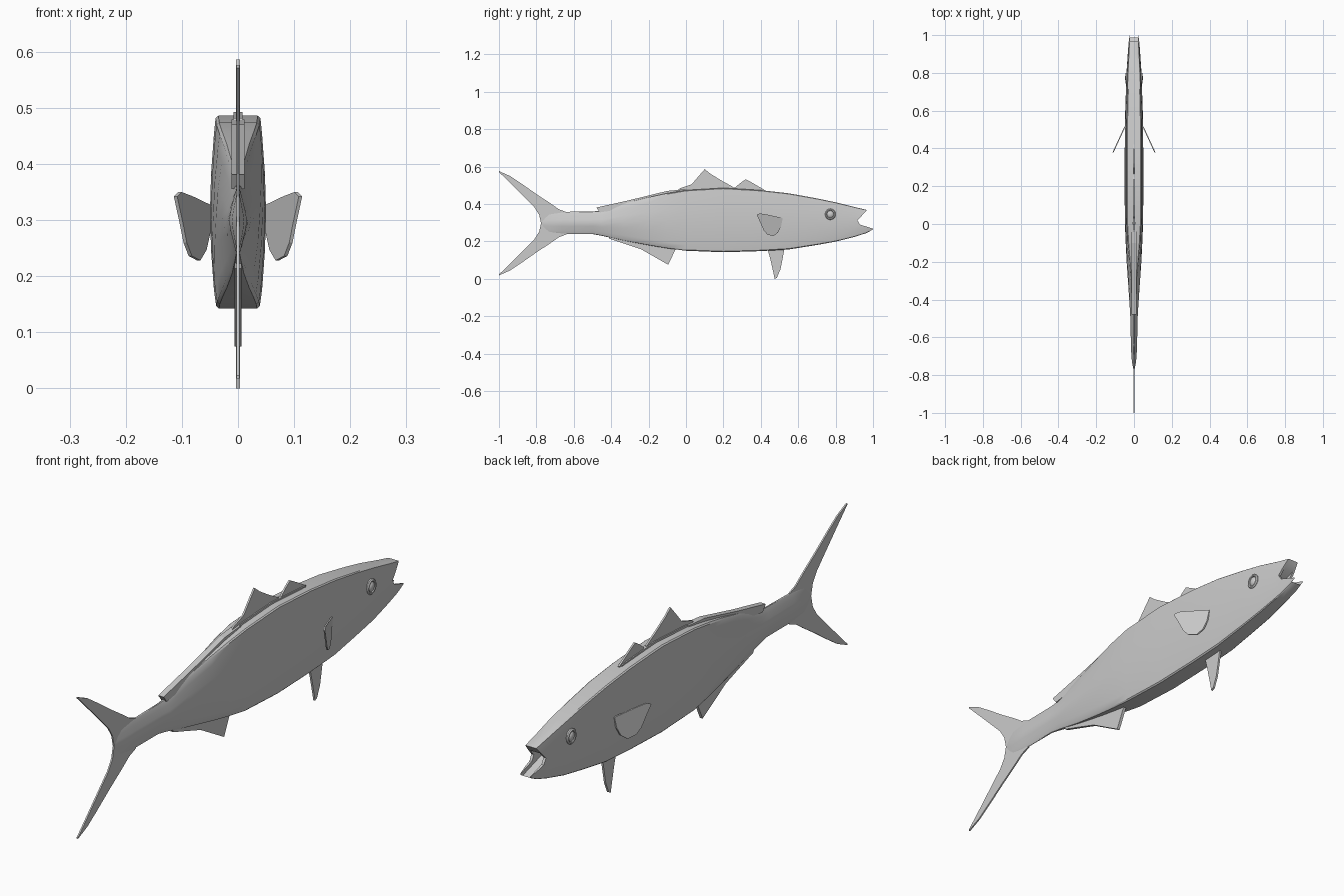
import bpy, bmesh, math

if "Cube" in bpy.data.objects:
    bpy.data.objects.remove(bpy.data.objects["Cube"])

grey = bpy.data.materials.new("fish grey")
grey.diffuse_color = (0.6, 0.6, 0.6, 1)
grey.use_nodes = True
grey.node_tree.nodes["Principled BSDF"].inputs["Base Color"].default_value = grey.diffuse_color


def finish(name, bm, smooth=True):
    bmesh.ops.recalc_face_normals(bm, faces=bm.faces)
    me = bpy.data.meshes.new(name)
    bm.to_mesh(me)
    bm.free()
    me.materials.append(grey)
    ob = bpy.data.objects.new(name, me)
    bpy.context.collection.objects.link(ob)
    bpy.ops.object.select_all(action='DESELECT')
    ob.select_set(True)
    bpy.context.view_layer.objects.active = ob
    if smooth:
        bpy.ops.object.shade_smooth_by_angle(angle=math.radians(35))
    return ob


def plate(name, pts, half, x_at=lambda y, z: 0.0):
    """Thin fin from a (y, z) outline, its middle surface placed at x_at(y, z)."""
    bm = bmesh.new()
    a = [bm.verts.new((x_at(y, z) + half, y, z)) for y, z in pts]
    b = [bm.verts.new((x_at(y, z) - half, y, z)) for y, z in pts]
    bm.faces.new(a)
    bm.faces.new(b[::-1])
    for i in range(len(pts)):
        j = (i + 1) % len(pts)
        bm.faces.new((a[j], a[i], b[i], b[j]))
    return finish(name, bm, False)


# Body: sections (y, top z, bottom z, half width)
sections = [(1.0, .358, .262, .027), (.96, .370, .243, .030), (.9, .384, .224, .033),
            (.8, .409, .199, .040), (.7, .430, .181, .043), (.55, .457, .157, .048),
            (.4, .474, .148, .049), (.2, .486, .142, .050), (0, .474, .150, .048),
            (-.1, .458, .163, .044), (-.2, .437, .179, .039), (-.33, .405, .203, .030),
            (-.45, .364, .230, .022), (-.5, .360, .239, .019), (-.66, .358, .239, .016),
            (-.73, .350, .245, .011), (-.775, .325, .270, .002)]
slab = [(0, 1), (.70, 1), (.80, .975), (.86, .8), (.96, .4), (1, 0),
        (.96, -.4), (.86, -.8), (.78, -.97), (.68, -1), (0, -1)]
lens = [(0, 1), (.15, .97), (.28, .88), (.5, .65), (.82, .3), (1, 0),
        (.82, -.3), (.5, -.65), (.28, -.88), (.15, -.97), (0, -1)]
bm = bmesh.new()
rings = []
for y, top, bot, w in sections:
    t = min(1, max(0, (-.05 - y) / .45))
    half = [(a[0] + (b[0] - a[0]) * t, a[1] + (b[1] - a[1]) * t) for a, b in zip(slab, lens)]
    loop = half + [(-x, z) for x, z in half[-2:0:-1]]
    rings.append([bm.verts.new((x * w, y, (top + bot) / 2 + z * (top - bot) / 2)) for x, z in loop])
n = len(rings[0])
for r, s in zip(rings, rings[1:]):
    for i in range(n):
        j = (i + 1) % n
        bm.faces.new((r[i], r[j], s[j], s[i]))
bm.faces.new(rings[0])
bm.faces.new(rings[-1][::-1])
body = finish("body", bm, False)

# Open mouth: a through notch and a narrower throat
notch = plate("mouth_cutter", [(.974, .375), (.917, .312), (.93, .290), (1.0, .268),
                               (1.1, .262), (1.1, .5), (.974, .5)], .2)
throat = plate("throat_cutter", [(.975, .350), (.86, .310), (.86, .295), (.99, .255), (1.1, .27),
                                 (1.1, .35)], .021)
for cutter in (notch, throat):
    mod = body.modifiers.new("cut", 'BOOLEAN')
    mod.operation = 'DIFFERENCE'
    mod.solver = 'EXACT'
    mod.object = cutter
    bpy.context.view_layer.objects.active = body
    bpy.ops.object.modifier_apply(modifier=mod.name)
    bpy.data.objects.remove(cutter)
bpy.ops.object.select_all(action='DESELECT')
body.select_set(True)
bpy.ops.object.shade_smooth_by_angle(angle=math.radians(30))

# Fins along the middle
plate("main_dorsal_fin", [(-.09, .44), (-.03, .485), (.03, .505), (.06, .54), (.10, .586),
                          (.13, .562), (.19, .525), (.25, .492), (.25, .46)], .0035)
plate("front_dorsal_fin", [(.25, .47), (.27, .495), (.295, .515), (.32, .532), (.35, .516),
                           (.42, .475), (.40, .45)], .0035)
plate("dorsal_fin_base", [(-.03, .46), (.0, .482), (.2, .493), (.41, .478), (.41, .46)], .008)
plate("back_ridge", [(-.48, .381), (-.3, .421), (-.1, .47), (.0, .479), (0, .44), (-.3, .38),
                     (-.46, .355)], .012)
plate("anal_fin", [(-.05, .17), (-.095, .075), (-.16, .112), (-.24, .158), (-.33, .188),
                   (-.41, .214), (-.42, .24), (-.2, .2)], .006)
plate("belly_fin", [(.435, .165), (.452, .10), (.468, .03), (.474, .0), (.486, .006),
                    (.505, .05), (.517, .11), (.528, .17)], .004)

# Forked tail, symmetric about z = 0.297
outer = [(-.64, .06), (-.68, .075), (-.73, .11), (-.80, .156), (-.88, .212), (-.94, .252), (-1, .279)]
inner = [(-1, .274), (-.93, .205), (-.87, .145), (-.81, .085), (-.785, .045), (-.775, 0)]
upper = outer + inner
outline = upper + [(y, -z) for y, z in upper[-2::-1]]
plate("tail_fin", [(y, .297 + z) for y, z in outline], .003)

# Side fins and eyes
for side, word in ((1, "right"), (-1, "left")):
    plate(word + "_side_fin", [(.378, .342), (.395, .350), (.44, .342), (.517, .325), (.508, .28),
                               (.492, .247), (.468, .228), (.435, .236), (.415, .26), (.40, .295)],
          .003, lambda y, z: side * (.046 + (.52 - y) * .46))
    bm = bmesh.new()
    prof = [(.030, .034), (.030, .042), (.026, .046), (.021, .045), (.019, .041),
            (.016, .044), (.010, .047), (.004, .048)]
    eye_rings = [[bm.verts.new((side * x, .772 + r * .95 * math.cos(k * math.tau / 20),
                                .345 + r * math.sin(k * math.tau / 20))) for k in range(20)]
                 for r, x in prof]
    for a, b in zip(eye_rings, eye_rings[1:]):
        for i in range(20):
            j = (i + 1) % 20
            bm.faces.new((a[i], a[j], b[j], b[i]))
    bm.faces.new(eye_rings[-1])
    bm.faces.new(eye_rings[0][::-1])
    finish(word + "_eye", bm)
